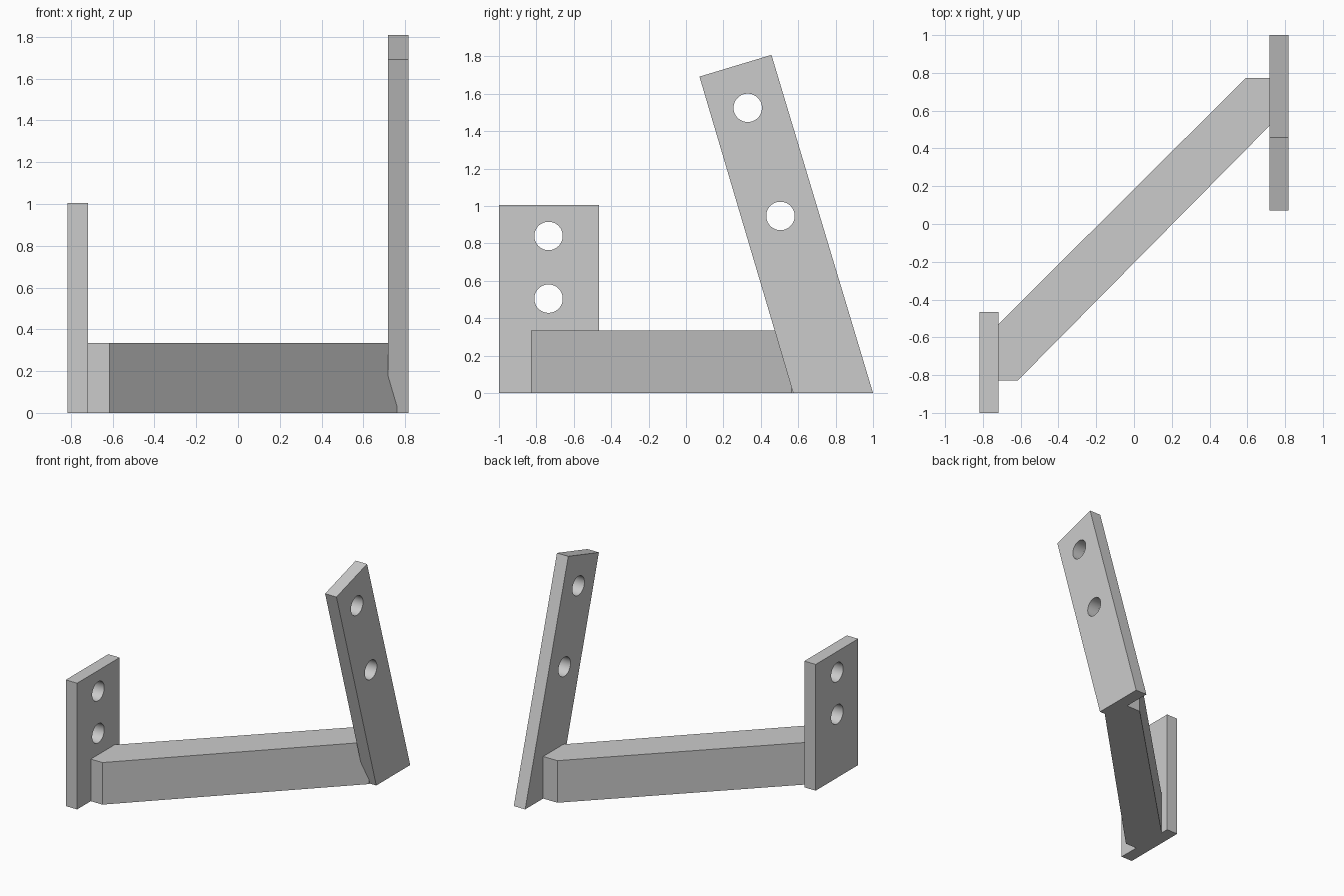
import bpy, bmesh, math
from mathutils import Vector

cube = bpy.data.objects.get("Cube")
if cube:
    bpy.data.objects.remove(cube, do_unlink=True)

# Single plain steel colour
GREY = (0.6, 0.6, 0.6, 1)
steel = bpy.data.materials.new("plain_grey")
steel.use_nodes = True
steel.diffuse_color = GREY
steel.node_tree.nodes["Principled BSDF"].inputs["Base Color"].default_value = GREY

HOLE_RADIUS = 0.076
PLATE = 0.1
SIDES = 48


def circle(cy, cz):
    steps = [2 * math.pi * i / SIDES for i in range(SIDES)]
    return [(cy + HOLE_RADIUS * math.cos(a), cz + HOLE_RADIUS * math.sin(a)) for a in steps]


def extrude_profile(name, loops, to_3d, offset):
    """Fill an outline (with optional hole loops) and extrude it along offset."""
    bm = bmesh.new()
    edges = []
    for loop in loops:
        verts = [bm.verts.new(to_3d(*p)) for p in loop]
        edges += [bm.edges.new((v, verts[i - 1])) for i, v in enumerate(verts)]
    bmesh.ops.triangle_fill(bm, edges=edges, use_beauty=True)
    result = bmesh.ops.extrude_face_region(bm, geom=bm.faces[:], use_keep_orig=True)
    moved = [g for g in result["geom"] if isinstance(g, bmesh.types.BMVert)]
    bmesh.ops.translate(bm, verts=moved, vec=Vector(offset))
    bmesh.ops.recalc_face_normals(bm, faces=bm.faces[:])
    mesh = bpy.data.meshes.new(name)
    bm.to_mesh(mesh)
    bm.free()
    mesh.materials.append(steel)
    obj = bpy.data.objects.new(name, mesh)
    bpy.context.collection.objects.link(obj)
    # Smooth hole walls, crisp plate edges
    bpy.ops.object.select_all(action="DESELECT")
    obj.select_set(True)
    bpy.context.view_layer.objects.active = obj
    bpy.ops.object.shade_smooth_by_angle(angle=math.radians(30))
    return obj


def plate(name, x, outline, holes):
    loops = [outline] + [circle(*h) for h in holes]
    extrude_profile(name, loops, lambda y, z: (x, y, z), (PLATE, 0, 0))


# Short upright plate
plate("short_plate", -0.817,
      [(-1, 0), (-0.465, 0), (-0.465, 1.005), (-1, 1.005)],
      [(-0.735, 0.84), (-0.735, 0.505)])

# Tall leaning plate
plate("tall_plate", 0.717,
      [(0.573, 0), (1, 0), (0.457, 1.808), (0.072, 1.692)],
      [(0.33, 1.525), (0.505, 0.947)])

# Diagonal bar, its ends sunk into both plates
bar = [(-0.76, -0.828), (-0.615, -0.828), (0.76, 0.563),
       (0.76, 0.773), (0.592, 0.773), (-0.76, -0.572)]
extrude_profile("diagonal_bar", [bar], lambda x, y: (x, y, 0), (0, 0, 0.335))
